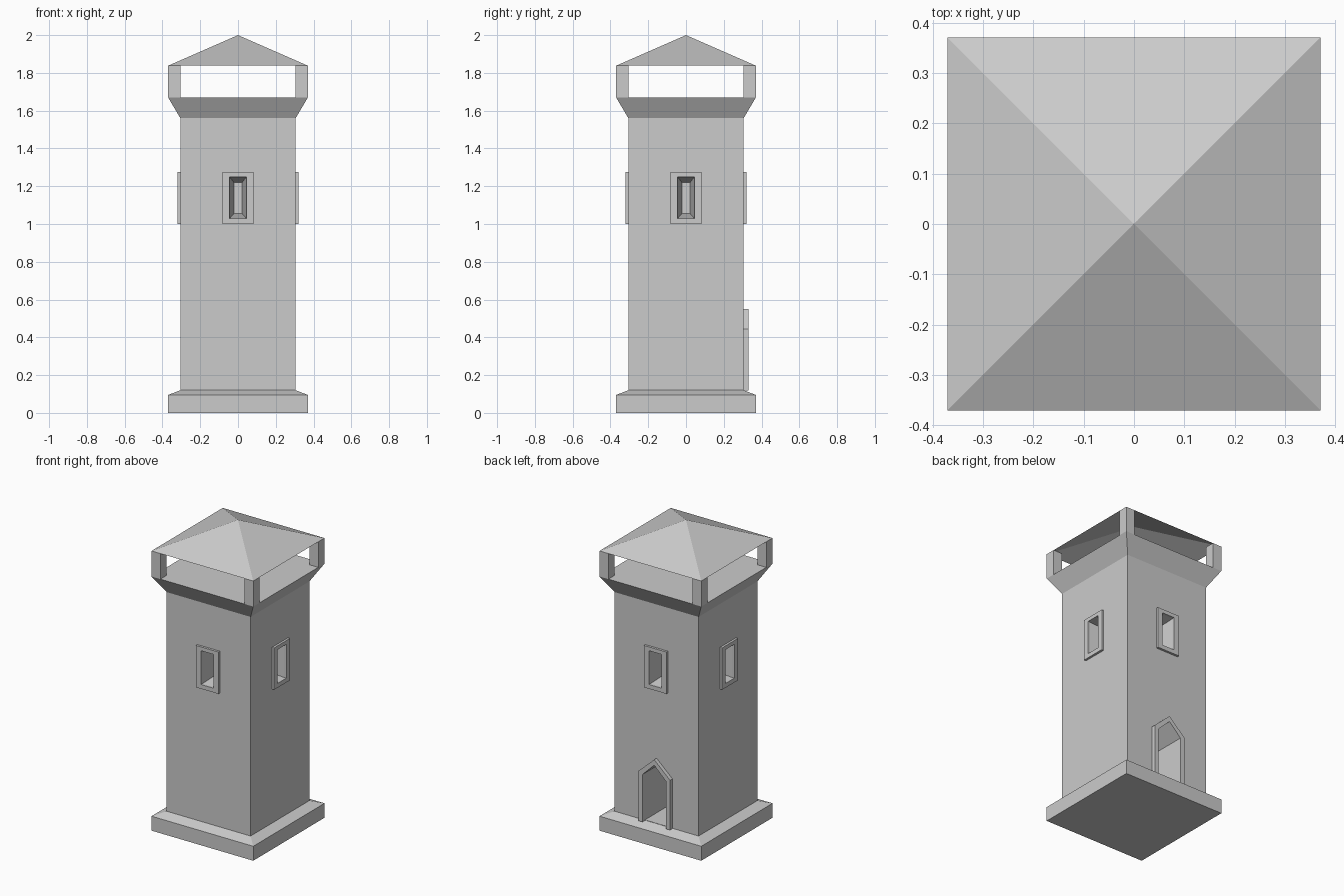
import bpy, bmesh
from math import pi
from mathutils import Matrix, Vector

if "Cube" in bpy.data.objects:
    bpy.data.objects.remove(bpy.data.objects["Cube"])

WALL = 0.305   # half width of shaft
WIDE = 0.37    # half width of plinth, deck and roof


def loft(name, loops, cap_start=True, cap_end=True, turn=0):
    """Skin a list of equal-length closed loops, turned about z by quarter turns."""
    rot = Matrix.Rotation(turn * pi / 2, 3, 'Z')
    bm = bmesh.new()
    rings = [[bm.verts.new(rot @ Vector(p)) for p in loop] for loop in loops]
    n = len(rings[0])
    for a, b in zip(rings, rings[1:]):
        for i in range(n):
            j = (i + 1) % n
            bm.faces.new((a[i], a[j], b[j], b[i]))
    if cap_start:
        bm.faces.new(rings[0])
    if cap_end:
        bm.faces.new(rings[-1])
    bmesh.ops.recalc_face_normals(bm, faces=bm.faces)
    mesh = bpy.data.meshes.new(name)
    bm.to_mesh(mesh)
    bm.free()
    obj = bpy.data.objects.new(name, mesh)
    bpy.context.collection.objects.link(obj)
    return obj


def square(h, z):
    return [(-h, -h, z), (h, -h, z), (h, h, z), (-h, h, z)]


def rect(w, z0, z1, y):
    return [(-w, y, z0), (w, y, z0), (w, y, z1), (-w, y, z1)]


def arch(w, z0, spring, apex, y):
    return [(-w, y, z0), (-w, y, spring), (0, y, apex), (w, y, spring), (w, y, z0)]


def cut(target, cutter):
    mod = target.modifiers.new("opening", 'BOOLEAN')
    mod.operation = 'DIFFERENCE'
    mod.solver = 'EXACT'
    mod.object = cutter
    bpy.context.view_layer.objects.active = target
    bpy.ops.object.modifier_apply(modifier=mod.name)
    bpy.data.objects.remove(cutter)


# Plinth, shaft and flared deck as one square profile
tower = loft("tower_body", [square(WIDE, 0), square(WIDE, 0.095), square(WALL, 0.12),
                            square(WALL, 1.56), square(WIDE, 1.67)])

# Four windows: tapered recess plus raised frame
for k, side in enumerate(("front", "right", "back", "left")):
    cutter = loft("window_cutter", [rect(0.045, 1.028, 1.25, -WALL - 0.01),
                                    rect(0.045, 1.028, 1.25, -WALL + 0.001),
                                    rect(0.022, 1.055, 1.22, -WALL + 0.18)], turn=k)
    cut(tower, cutter)
    loft(side + "_window_frame", [rect(0.082, 1.0, 1.275, -WALL),
                                  rect(0.082, 1.0, 1.275, -0.32),
                                  rect(0.045, 1.028, 1.25, -0.32),
                                  rect(0.045, 1.028, 1.25, -WALL)], False, False, k)

# Pointed doorway on the back
cut(tower, loft("door_cutter", [arch(0.085, 0.122, 0.43, 0.513, -WALL - 0.01),
                                arch(0.085, 0.122, 0.43, 0.513, -WALL + 0.28)], turn=2))
frame = [arch(0.115, 0.118, 0.445, 0.55, y) + arch(0.085, 0.118, 0.43, 0.513, y)[::-1]
         for y in (-WALL, -0.33)]
loft("door_frame", frame, False, True, 2)

# Corner posts
for k in range(4):
    post = [[(x, y, z) for x, y in ((WALL, -WIDE), (WIDE, -WIDE), (WIDE, -WALL), (WALL, -WALL))]
            for z in (1.67, 1.838)]
    loft("roof_post_%d" % (k + 1), post, turn=k)

# Roof: open-bottomed pyramid
bm = bmesh.new()
base = [bm.verts.new(p) for p in square(WIDE, 1.838)]
tip = bm.verts.new((0, 0, 2.0))
for i in range(4):
    bm.faces.new((base[i], base[(i + 1) % 4], tip))
mesh = bpy.data.meshes.new("roof")
bm.to_mesh(mesh)
bm.free()
bpy.context.collection.objects.link(bpy.data.objects.new("roof", mesh))
